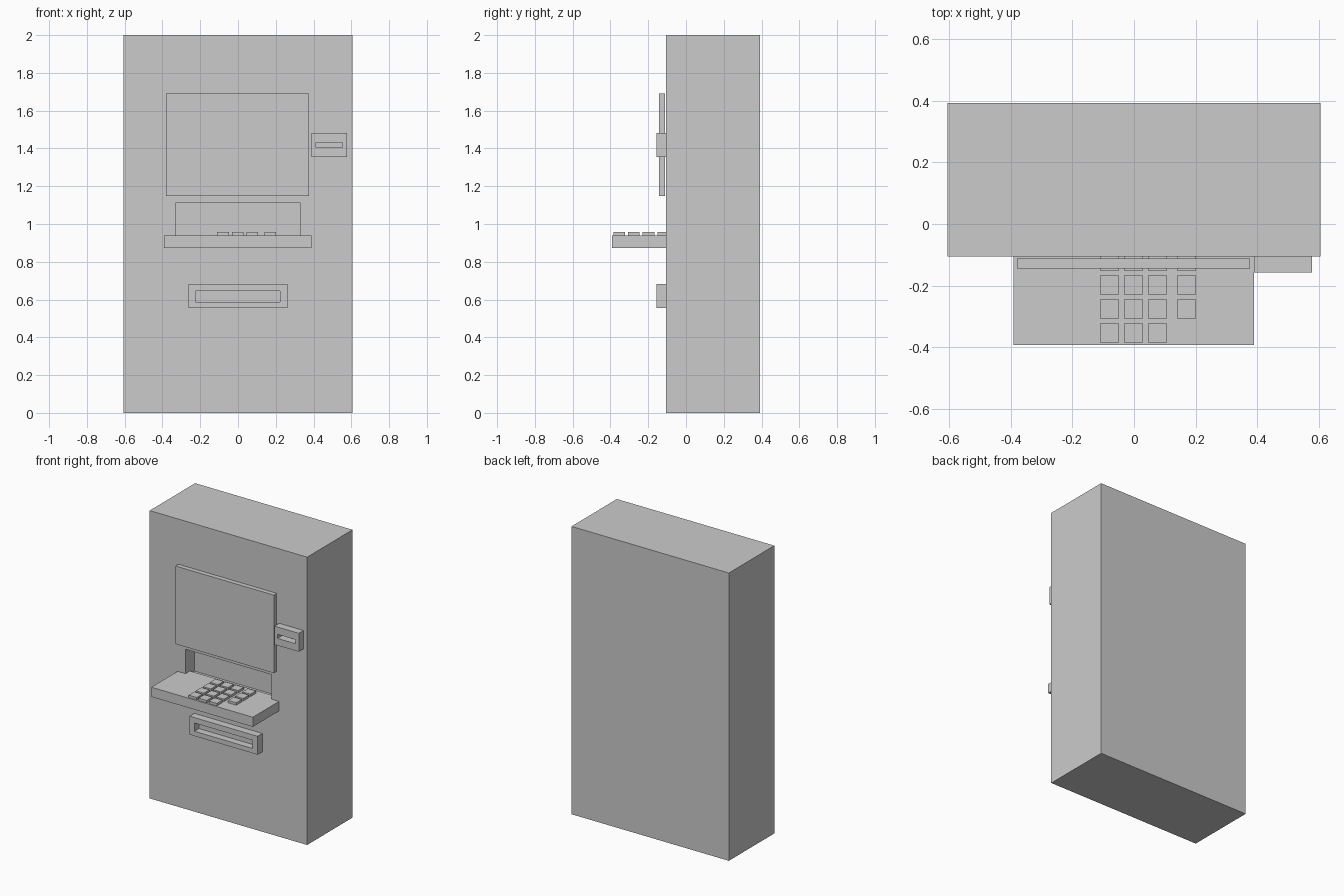
import bpy
import bmesh

cube = bpy.data.objects.get("Cube")
if cube:
    bpy.data.objects.remove(cube, do_unlink=True)

# Single flat colour
grey = bpy.data.materials.new("light grey")
grey.use_nodes = True
colour = (0.6, 0.6, 0.6, 1)
grey.diffuse_color = colour
grey.node_tree.nodes["Principled BSDF"].inputs["Base Color"].default_value = colour


def finish(name, bm):
    bmesh.ops.remove_doubles(bm, verts=bm.verts, dist=1e-5)
    bmesh.ops.recalc_face_normals(bm, faces=bm.faces)
    mesh = bpy.data.meshes.new(name)
    bm.to_mesh(mesh)
    bm.free()
    mesh.materials.append(grey)
    obj = bpy.data.objects.new(name, mesh)
    bpy.context.collection.objects.link(obj)
    return obj


def ring(bm, x, y, z):
    """Rectangle of vertices facing the front at depth y."""
    corners = ((x[0], z[0]), (x[1], z[0]), (x[1], z[1]), (x[0], z[1]))
    return [bm.verts.new((cx, y, cz)) for cx, cz in corners]


def bridge(bm, a, b):
    for i in range(4):
        j = (i + 1) % 4
        bm.faces.new((a[i], a[j], b[j], b[i]))


def box(name, x, y, z, hole_x=None, hole_z=None, depth=0):
    """Box, optionally with a rectangular pocket sunk into its front."""
    bm = bmesh.new()
    back, front = ring(bm, x, y[1], z), ring(bm, x, y[0], z)
    bm.faces.new(back)
    bridge(bm, back, front)
    if hole_x:
        mouth = ring(bm, hole_x, y[0], hole_z)
        floor = ring(bm, hole_x, y[0] + depth, hole_z)
        bridge(bm, front, mouth)
        bridge(bm, mouth, floor)
        front = floor
    bm.faces.new(front)
    return finish(name, bm)


FACE = -0.105  # front plane of the cabinet

# Cabinet with the alcove behind the keypad shelf
box("cabinet", (-0.605, 0.605), (FACE, 0.393), (0, 2),
    (-0.33, 0.33), (0.92, 1.11), 0.1)

# Display panel standing just off the cabinet
box("screen", (-0.38, 0.376), (-0.144, -0.112), (1.148, 1.69))

# Card reader and cash dispenser with slots
box("card_reader", (0.39, 0.577), (-0.157, FACE), (1.355, 1.483),
    (0.414, 0.552), (1.404, 1.432), 0.049)
box("cash_dispenser", (-0.263, 0.261), (-0.157, FACE), (0.555, 0.683),
    (-0.225, 0.223), (0.588, 0.645), 0.049)

# Keypad shelf reaching into the alcove
box("keypad_shelf", (-0.391, 0.389), (-0.393, -0.055), (0.873, 0.94))

# Keys: three number columns and a separate function column
KEY = 0.062
for col, x in enumerate((-0.11, -0.033, 0.045, 0.139)):
    for row in range(4):
        if col == 3 and row == 0:
            continue
        y = -0.385 + row * 0.078
        box(f"key_{col}_{row}", (x, x + KEY), (y, y + KEY), (0.935, 0.957))
